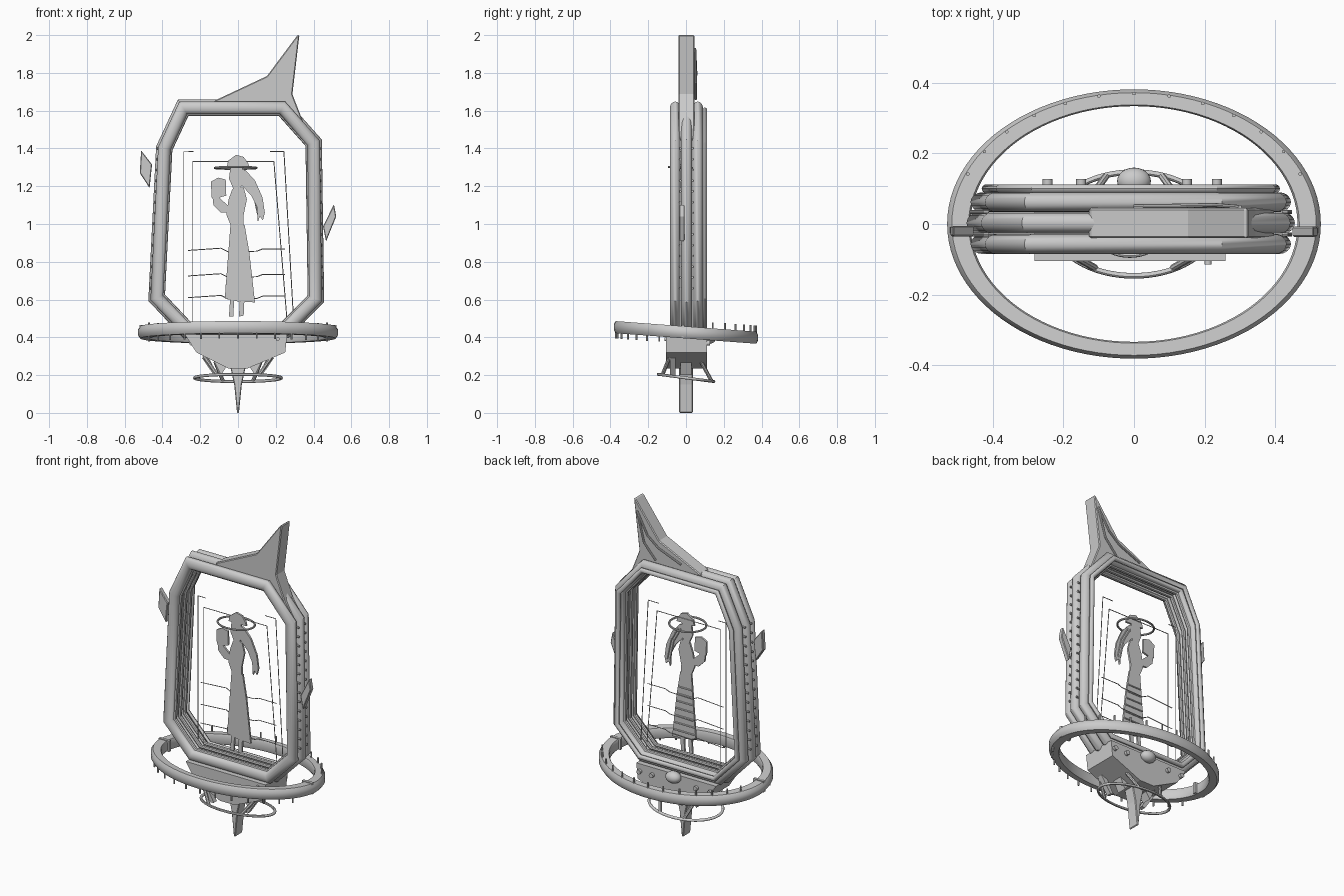
import bpy, bmesh, math
from mathutils import Vector

if "Cube" in bpy.data.objects:
    bpy.data.objects.remove(bpy.data.objects["Cube"])

grey = bpy.data.materials.new("light grey")
grey.diffuse_color = (0.6, 0.6, 0.6, 1)
grey.use_nodes = True
grey.node_tree.nodes["Principled BSDF"].inputs["Base Color"].default_value = grey.diffuse_color


def finish(bm, name, smooth=False, bevel=0):
    bmesh.ops.recalc_face_normals(bm, faces=bm.faces[:])
    me = bpy.data.meshes.new(name)
    bm.to_mesh(me)
    bm.free()
    me.materials.append(grey)
    if smooth:
        for p in me.polygons:
            p.use_smooth = True
        me.set_sharp_from_angle(angle=math.radians(38))
    ob = bpy.data.objects.new(name, me)
    bpy.context.collection.objects.link(ob)
    if bevel:
        m = ob.modifiers.new("bevel", 'BEVEL')
        m.width, m.segments = bevel, 1
        m.angle_limit = math.radians(50)
        m.limit_method = 'ANGLE'
    return ob


def loft(rings, name, smooth=True):
    """Closed loops joined to each other, the last back to the first."""
    bm = bmesh.new()
    vs = [[bm.verts.new(p) for p in r] for r in rings]
    n, k = len(rings), len(rings[0])
    for i in range(n):
        for j in range(k):
            a, b = vs[i], vs[(i + 1) % n]
            bm.faces.new((a[j], a[(j + 1) % k], b[(j + 1) % k], b[j]))
    return finish(bm, name, smooth)


def offset(poly, d):
    """Push a clockwise outline outward by d with mitred corners."""
    out = []
    for i, p in enumerate(poly):
        p, a, b = Vector(p), Vector(poly[i - 1]), Vector(poly[(i + 1) % len(poly)])
        e, f = (p - a).normalized(), (b - p).normalized()
        n1, n2 = Vector((-e.y, e.x)), Vector((-f.y, f.x))
        out.append(p + (n1 + n2) * (d / (1 + n1.dot(n2))))
    return out


def frame_tube(name, d, y, rd, ry, n=16):
    rings = []
    for i in range(n):
        t = math.tau * i / n
        rings.append([(p.x, y + ry * math.sin(t), p.y)
                      for p in offset(OCT, d + rd * math.cos(t))])
    return loft(rings, name)


def slab(name, pts, y0, y1, bevel=0):
    """Outline in the front plane, given thickness from y0 to y1."""
    bm = bmesh.new()
    f = bm.faces.new([bm.verts.new((x, y0, z)) for x, z in pts])
    r = bmesh.ops.extrude_face_region(bm, geom=[f])
    for v in r['geom']:
        if isinstance(v, bmesh.types.BMVert):
            v.co.y = y1
    return finish(bm, name, bevel=bevel)


def add_rod(bm, p, q, r, r2=None, n=8):
    p, q = Vector(p), Vector(q)
    m = (q - p).to_track_quat('Z', 'Y').to_matrix().to_4x4()
    m.translation = (p + q) / 2
    bmesh.ops.create_cone(bm, cap_ends=True, segments=n, radius1=r,
                          radius2=r if r2 is None else r2, depth=(q - p).length, matrix=m)


def path(name, lines, r, n=8):
    bm = bmesh.new()
    for pts in lines:
        for p, q in zip(pts, pts[1:]):
            add_rod(bm, p, q, r, n=n)
    return finish(bm, name, True)


def ball(name, centre, size, seg=24):
    bm = bmesh.new()
    bmesh.ops.create_uvsphere(bm, u_segments=seg, v_segments=seg // 2, radius=1)
    for v in bm.verts:
        v.co = Vector([c + s * a for c, s, a in zip(centre, size, v.co)])
    return finish(bm, name, True)


def hoop(name, a, b, centre, slope, profile, n=96):
    """Elliptical ring; profile gives (outward, up) pairs."""
    cx, cy, cz = centre
    rings = []
    for d, h in profile:
        rings.append([(cx + (a + d) * math.cos(math.tau * i / n),
                       cy + (b + d) * math.sin(math.tau * i / n),
                       cz + h + slope * (b + d) * math.sin(math.tau * i / n)) for i in range(n)])
    return loft(rings, name)


def circle(r, n=10):
    return [(r * math.cos(math.tau * i / n), r * math.sin(math.tau * i / n)) for i in range(n)]


# Eight-sided frame: stacked tubes and slim inner rails
OCT = [(-0.29, 1.615), (0.235, 1.615), (0.40, 1.43), (0.412, 0.605),
       (0.25, 0.44), (-0.27, 0.44), (-0.43, 0.61), (-0.39, 1.40)]
frame_tube("front_frame_tube", 0, -0.057, 0.033, 0.028)
frame_tube("middle_frame_tube", 0.012, 0.003, 0.032, 0.030)
frame_tube("back_frame_tube", 0, 0.062, 0.033, 0.028)
frame_tube("back_slim_rail", -0.012, 0.10, 0.014, 0.013, 10)
for i, y in enumerate((-0.045, 0.003, 0.05)):
    frame_tube("inner_rail_%d" % i, -0.033, y, 0.010, 0.012, 8)

# Rivets in the grooves on both sides
bm = bmesh.new()
for i in range(14):
    t = i / 13
    z = 0.66 + 0.74 * t
    for y in (-0.03, 0.034):
        for x in (0.443 - 0.011 * t, -0.46 + 0.037 * t):
            s = 0.012 if x > 0 else -0.012
            add_rod(bm, (x - s, y, z), (x + s * 0.4, y, z), 0.006)
finish(bm, "side_rivets")

# Horn on the top corner, with a thin rod following its back
slab("horn", [(-0.13, 1.64), (-0.12, 1.655), (0.153, 1.783), (0.315, 2.0), (0.325, 2.0),
              (0.288, 1.687), (0.345, 1.54), (0.40, 1.45), (0.37, 1.44), (0.22, 1.60)],
     -0.04, 0.045, 0.014)
path("horn_rod", [[(0.0, 0.05, 1.68), (0.15, 0.052, 1.74), (0.225, 0.054, 1.80), (0.30, 0.048, 1.93)],
                  [(0.17, 0.052, 1.66), (0.25, 0.052, 1.75), (0.30, 0.048, 1.93)]], 0.006)

# Side shards
slab("left_shard", [(-0.513, 1.39), (-0.455, 1.315), (-0.468, 1.19), (-0.52, 1.27)], -0.035, -0.005, 0.004)
slab("right_shard", [(0.508, 1.105), (0.52, 1.04), (0.466, 0.907), (0.45, 0.987)], -0.037, -0.007, 0.004)

# Large tilted ring
SL, CZ = -0.075, 0.428
n = 96
prof = [(0.875, -0.024), (0.875, 0.02), (0.885, 0.03), (0.975, 0.03),
        (1.0, 0.012), (1.0, -0.016), (0.975, -0.034), (0.885, -0.034)]
loft([[(0.53 * s * math.cos(math.tau * i / n), 0.382 * s * math.sin(math.tau * i / n),
        CZ + h + SL * 0.382 * s * math.sin(math.tau * i / n)) for i in range(n)]
      for s, h in prof], "large_ring")

# Pegs: upward on the back half, downward on the front half
bm = bmesh.new()
for i in range(13):
    t = math.radians(22.5 + 11.25 * i)
    for s in (1, -1):
        x, y = 0.51 * math.cos(t), s * 0.37 * math.sin(t)
        z = CZ + SL * y
        add_rod(bm, (x, y, z), (x, y, z + s * 0.062), 0.005)
finish(bm, "ring_pegs")
for s in (1, -1):
    slab("ring_joint", [(s * 0.452, 0.396), (s * 0.522, 0.396), (s * 0.522, 0.464), (s * 0.452, 0.464)],
         -0.025, -0.008)

# Small lower ring and its struts
hoop("small_ring", 0.23, 0.147, (0, 0, 0.185), -0.13, circle(0.008))
path("ring_struts", [[(s * 0.18, -0.085, 0.30), (s * 0.11, -0.125, 0.20)] for s in (1, -1)]
     + [[(s * 0.12, 0.08, 0.27), (s * 0.08, 0.135, 0.17)] for s in (1, -1)], 0.010)
for s in (1, -1):
    slab("strut_fin", [(s * 0.19, 0.29), (s * 0.16, 0.30), (s * 0.105, 0.20), (s * 0.125, 0.195)],
         -0.085, -0.055)
    slab("lower_fang", [(s * 0.05, 0.26), (s * 0.13, 0.28), (s * 0.09, 0.20)], -0.03, 0.03)

# Keel block under the frame, with spike, gem and studs
slab("keel_block", [(-0.282, 0.415), (0.26, 0.415), (0.25, 0.32), (0.05, 0.235),
                    (-0.05, 0.235), (-0.22, 0.32)], -0.105, 0.112)
slab("keel_spike", [(-0.042, 0.25), (0.042, 0.25), (0.02, 0.15), (0.005, 0.0),
                    (-0.005, 0.0), (-0.02, 0.15)], -0.036, 0.036, 0.004)
ball("back_gem", (0, 0.122, 0.40), (0.048, 0.038, 0.035))
bm = bmesh.new()
for x in (-0.245, 0.235, -0.15, 0.15):
    add_rod(bm, (x, 0.10, 0.37), (x, 0.128, 0.37), 0.014, n=12)
add_rod(bm, (0.21, -0.095, 0.39), (0.21, -0.115, 0.39), 0.01, n=12)
finish(bm, "keel_studs", True)

# Flat figure: hat, head, hair, book, body, skirt and feet
T = 0.006
figure = {
    "hat_crown": [(-0.06, 1.30), (-0.052, 1.335), (-0.01, 1.366), (0.03, 1.355), (0.055, 1.32), (0.06, 1.30)],
    "head": [(-0.04, 1.30), (-0.048, 1.24), (-0.03, 1.20), (-0.02, 1.17), (0.015, 1.17), (0.025, 1.30)],
    "hair": [(0.0, 1.295), (0.04, 1.285), (0.09, 1.23), (0.13, 1.14), (0.142, 1.06), (0.132, 1.02),
             (0.115, 1.04), (0.105, 1.01), (0.10, 1.09), (0.07, 1.15), (0.015, 1.21)],
    "book": [(-0.143, 1.225), (-0.105, 1.245), (-0.065, 1.235), (-0.062, 1.15), (-0.10, 1.14), (-0.14, 1.14)],
    "torso": [(-0.03, 1.185), (0.03, 1.195), (0.047, 1.13), (0.028, 1.04), (0.03, 0.985),
              (-0.035, 0.985), (-0.062, 1.05), (-0.05, 1.13)],
    "arm": [(-0.135, 1.145), (-0.13, 1.10), (-0.09, 1.06), (-0.045, 1.06), (-0.045, 1.09), (-0.10, 1.14)],
    "skirt": [(-0.04, 0.995), (0.035, 0.995), (0.06, 0.85), (0.09, 0.585), (0.0, 0.59), (-0.07, 0.605), (-0.055, 0.80)],
    "left_foot": [(-0.042, 0.60), (-0.02, 0.60), (-0.025, 0.51), (-0.048, 0.51)],
    "right_foot": [(0.01, 0.60), (0.034, 0.60), (0.03, 0.515), (0.005, 0.51)],
}
for name, pts in figure.items():
    slab(name, pts, -T, T)
hoop("hat_brim", 0.11, 0.09, (-0.012, 0, 1.297), -0.05, circle(0.006, 8), 48)
path("skirt_bands", [[(-0.045 - 0.025 * t, T, 0.90 - 0.27 * t), (0.045 + 0.036 * t, T, 0.90 - 0.27 * t)]
                     for t in (i / 6 for i in range(7))], 0.005)
path("hair_strands", [[(0.03 + d, T, 1.26), (0.08 + d, T, 1.17), (0.105 + d, T, 1.05)]
                      for d in (0, 0.018)], 0.004)

# Fine wire outlines hanging behind the figure
path("wire_outlines", [
    [(-0.235, 0.02, 1.385), (-0.287, 0.02, 1.385), (-0.287, 0.02, 0.46)],
    [(0.17, 0.02, 1.385), (0.243, 0.02, 1.385), (0.296, 0.02, 0.46)],
    [(-0.24, 0.01, 0.46), (-0.24, 0.01, 1.33), (0.19, 0.01, 1.33), (0.262, 0.01, 0.46)]], 0.0025, 6)
path("wire_shelves", [[(-0.265, 0.015, z), (-0.09, 0.015, z + 0.012), (-0.05, 0.015, z - 0.008),
                       (0.10, 0.015, z - 0.004), (0.13, 0.015, z + 0.008), (0.25, 0.015, z + 0.008)]
                      for z in (0.86, 0.725, 0.61)], 0.0025, 6)
